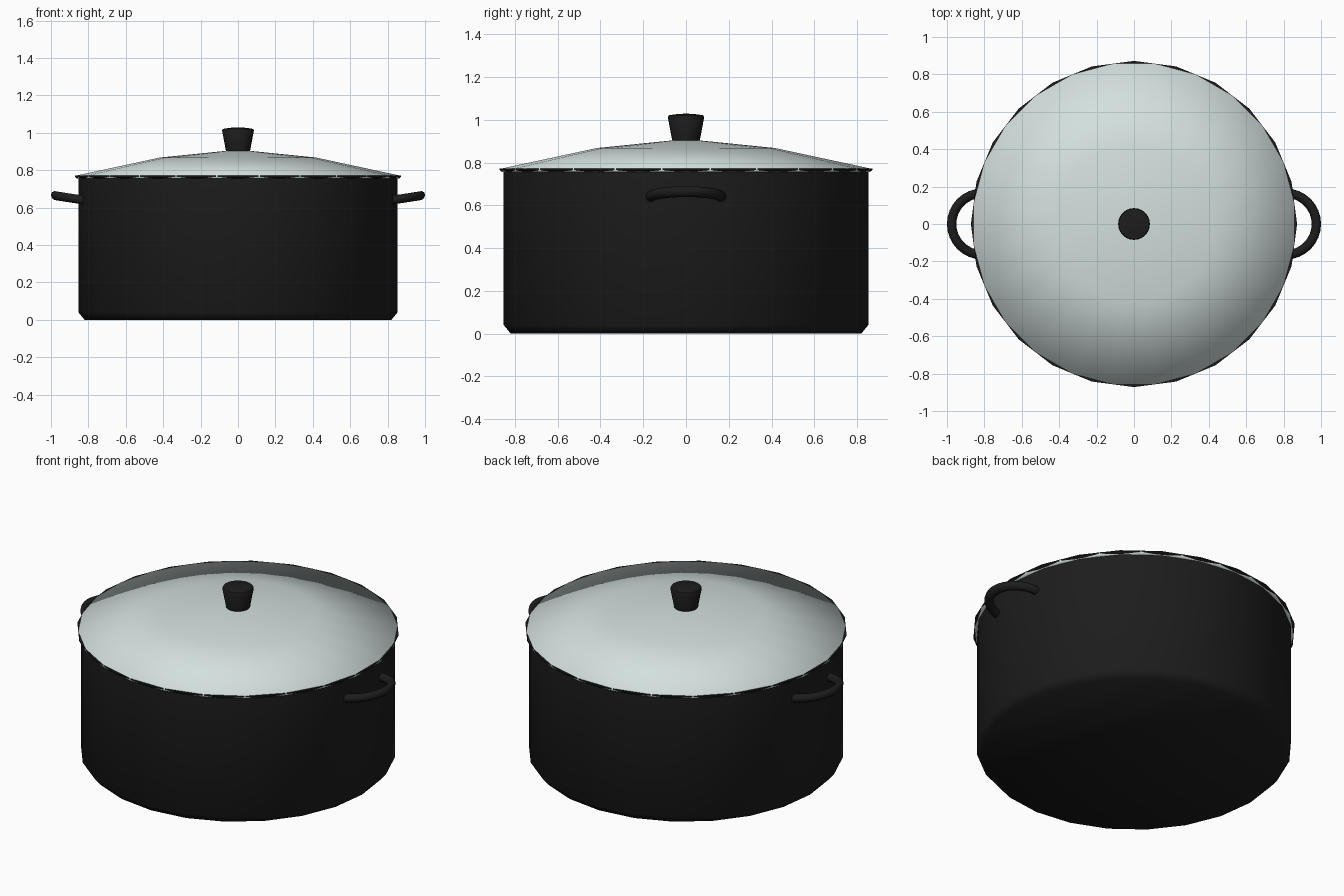
import bpy
import bmesh
import math
from mathutils import Vector, Matrix

cube = bpy.data.objects.get("Cube")
if cube:
    bpy.data.objects.remove(cube, do_unlink=True)


def make_material(name, color):
    mat = bpy.data.materials.new(name)
    mat.use_nodes = True
    rgba = (*color, 1.0)
    mat.diffuse_color = rgba
    mat.node_tree.nodes["Principled BSDF"].inputs["Base Color"].default_value = rgba
    return mat


black = make_material("matte black", (0.012, 0.012, 0.012))
pale = make_material("pale grey green", (0.65, 0.74, 0.73))


def finish(name, bm, mat, angle):
    """Turn a bmesh into a smooth-shaded object."""
    bmesh.ops.remove_doubles(bm, verts=bm.verts, dist=0.0001)
    bmesh.ops.recalc_face_normals(bm, faces=bm.faces)
    mesh = bpy.data.meshes.new(name)
    bm.to_mesh(mesh)
    bm.free()
    mesh.materials.append(mat)
    obj = bpy.data.objects.new(name, mesh)
    bpy.context.collection.objects.link(obj)
    bpy.ops.object.select_all(action="DESELECT")
    obj.select_set(True)
    bpy.context.view_layer.objects.active = obj
    if angle is None:
        bpy.ops.object.shade_smooth()
    else:
        bpy.ops.object.shade_smooth_by_angle(angle=math.radians(angle))
    return obj


def lathe(name, profile, mat, sides=24, phase=0.0, angle=None):
    """Spin a radius/height profile around the z axis."""
    bm = bmesh.new()
    verts = [bm.verts.new((r, 0, z)) for r, z in profile]
    edges = [bm.edges.new(pair) for pair in zip(verts, verts[1:])]
    bmesh.ops.spin(bm, geom=verts + edges, cent=(0, 0, 0), axis=(0, 0, 1),
                   angle=math.tau, steps=sides, use_merge=False)
    bmesh.ops.rotate(bm, verts=bm.verts, cent=(0, 0, 0),
                     matrix=Matrix.Rotation(math.radians(phase), 3, "Z"))
    return finish(name, bm, mat, angle)


def make_handle(name, side, steps=16, sides=10):
    """Half-ring grip on one side, tilted slightly upward."""
    ring, tube, slope = 0.165, 0.025, 0.155
    bm = bmesh.new()
    loops = []
    for i in range(steps + 1):
        a = math.pi * (i / steps - 0.5)
        out = Vector((math.cos(a), math.sin(a), 0))
        loop = []
        for j in range(sides):
            b = math.tau * j / sides
            p = out * (ring + tube * math.cos(b))
            p.z = tube * math.sin(b) + p.x * slope
            loop.append(bm.verts.new((side * (0.81 + p.x), p.y, 0.638 + p.z)))
        loops.append(loop)
    for one, two in zip(loops, loops[1:]):
        for j in range(sides):
            k = (j + 1) % sides
            bm.faces.new((one[j], one[k], two[k], two[j]))
    for cap in (loops[0], loops[-1]):
        bm.faces.new(cap)
    return finish(name, bm, black, 60)


# Pot body with chamfered foot and hollow inside
lathe("pot_body", [(0, 0), (0.82, 0), (0.853, 0.04), (0.853, 0.765),
                   (0.825, 0.765), (0.825, 0.06), (0, 0.06)], black, angle=60)

# Flared rim holding the lid
lathe("pot_rim", [(0.84, 0.757), (0.862, 0.757), (0.872, 0.765),
                  (0.872, 0.772), (0.84, 0.772), (0.84, 0.757)], black, angle=40)

# Shallow domed lid with a thin edge band
lathe("lid", [(0, 0.91), (0.42, 0.868), (0.865, 0.773), (0.865, 0.756),
              (0.82, 0.756)], pale, phase=7.5)

# Knob flaring toward a softly crowned top
lathe("lid_knob", [(0, 0.9), (0.064, 0.9), (0.085, 1.012), (0.081, 1.021),
                   (0.04, 1.027), (0, 1.029)], black, angle=45)

# Side handles
make_handle("left_handle", 1)
make_handle("right_handle", -1)
